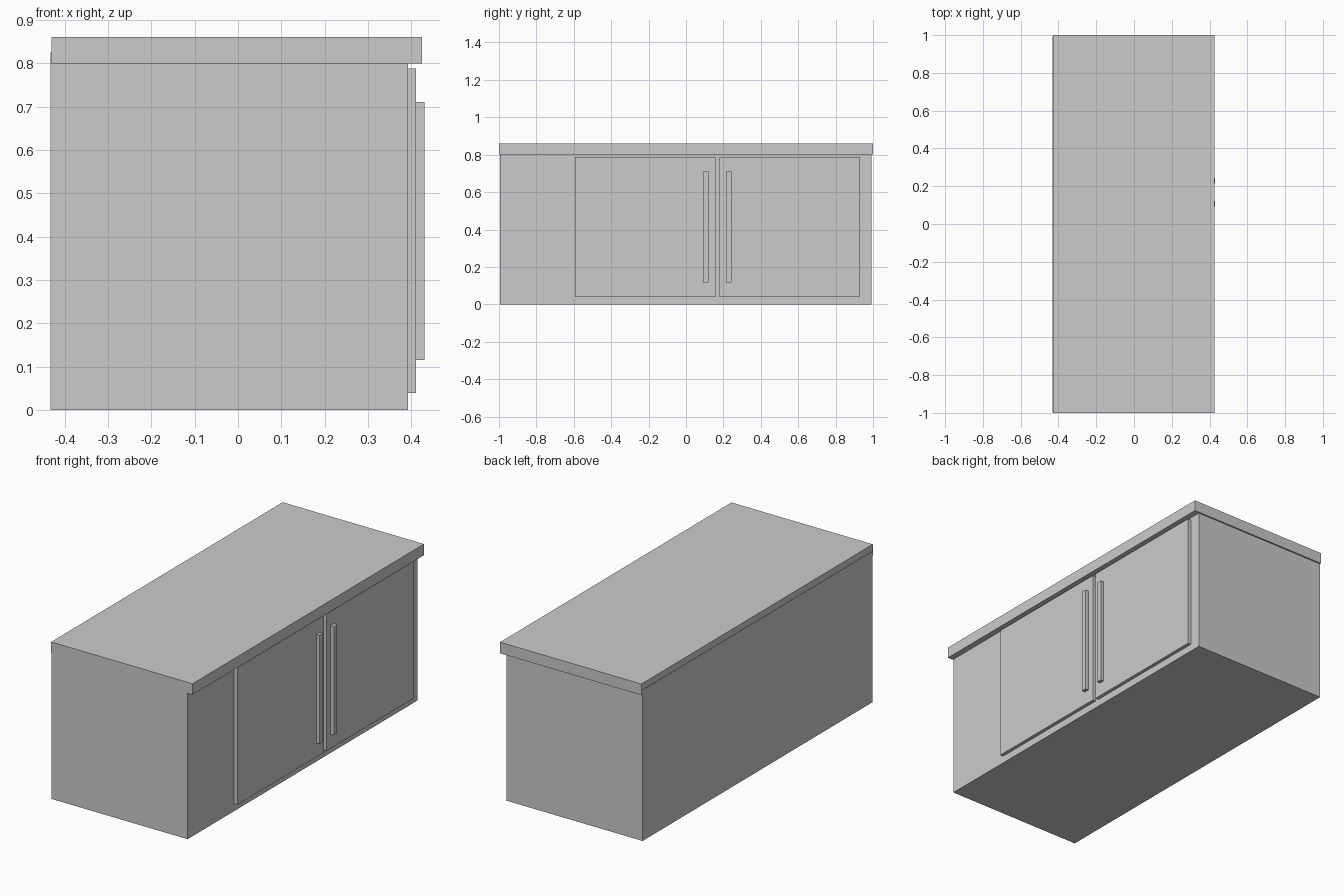
import bpy

if "Cube" in bpy.data.objects:
    bpy.data.objects.remove(bpy.data.objects["Cube"])


def box(name, x, y, z):
    """Box spanning the given (min, max) ranges."""
    bpy.ops.mesh.primitive_cube_add(size=1, location=[sum(r) / 2 for r in (x, y, z)])
    ob = bpy.context.object
    ob.name = name
    ob.scale = [r[1] - r[0] for r in (x, y, z)]
    bpy.ops.object.transform_apply(location=False, rotation=False, scale=True)
    return ob


# Cabinet body, its top sunk into the countertop
box("cabinet_body", (-0.432, 0.392), (-0.995, 0.992), (0, 0.825))

# Overhanging countertop
box("countertop", (-0.43, 0.425), (-1, 1), (0.80, 0.861))

# Pair of doors with bar handles, mirrored about the gap between them
gap_y = 0.1675
for side, s in (("left", -1), ("right", 1)):
    def span(a, b):
        return sorted((gap_y + s * a, gap_y + s * b))
    box(side + "_door", (0.390, 0.411), span(0.0105, 0.7605), (0.04, 0.788))
    box(side + "_handle", (0.410, 0.430), span(0.047, 0.076), (0.116, 0.711))
